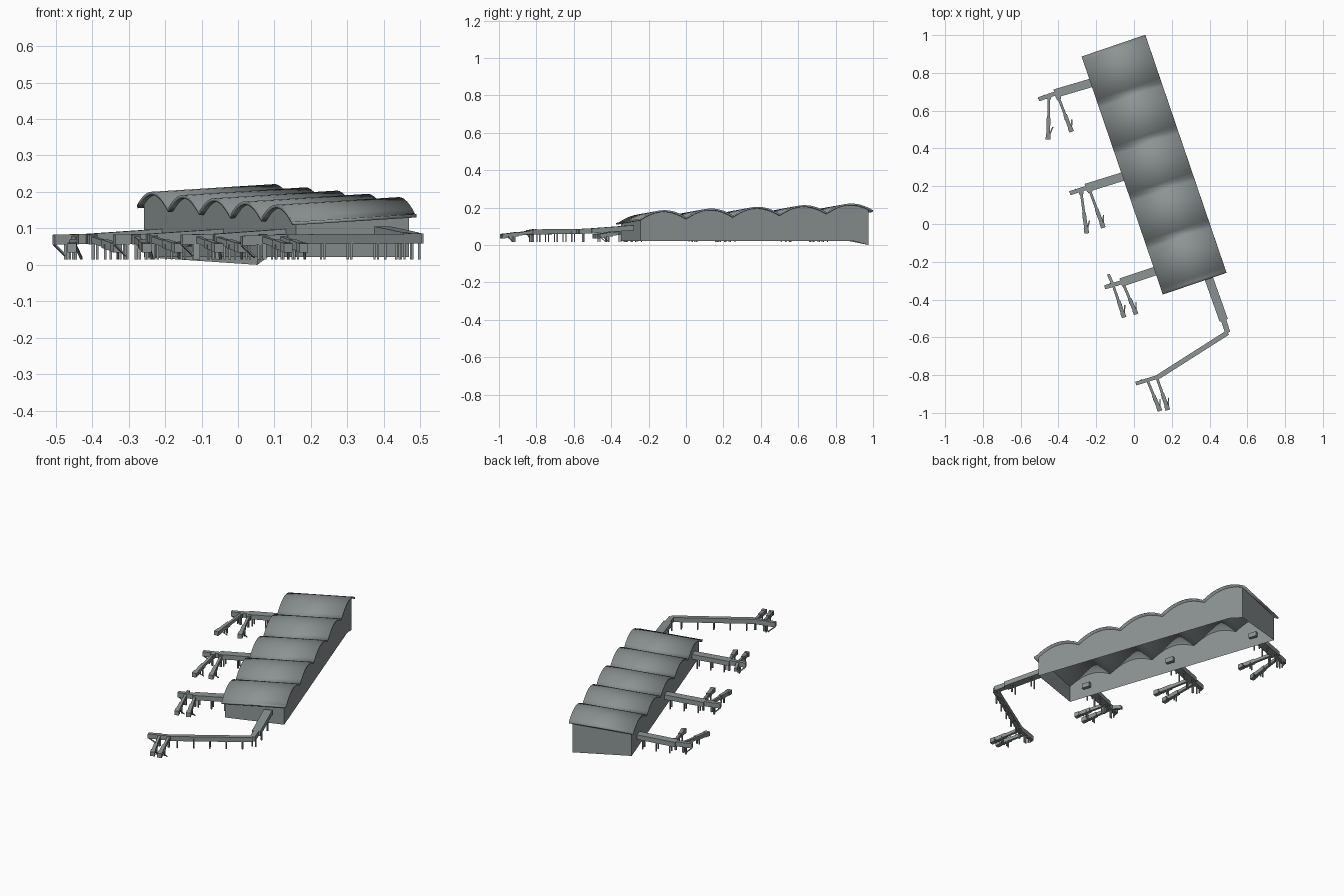
import bpy, bmesh, math
from mathutils import Vector

if "Cube" in bpy.data.objects:
    bpy.data.objects.remove(bpy.data.objects["Cube"])

grey = bpy.data.materials.new("concourse grey")
grey.diffuse_color = (0.27, 0.30, 0.30, 1)
grey.use_nodes = True
grey.node_tree.nodes["Principled BSDF"].inputs["Base Color"].default_value = grey.diffuse_color

HL, HW = 0.666, 0.178          # hall roof half length / half width
C, S = 0.946, 0.323            # hall heading


def make(name, bm, recalc=True):
    if recalc:
        bmesh.ops.recalc_face_normals(bm, faces=bm.faces)
    me = bpy.data.meshes.new(name)
    bm.to_mesh(me)
    bm.free()
    ob = bpy.data.objects.new(name, me)
    bpy.context.collection.objects.link(ob)
    me.materials.append(grey)
    return ob


def hall(x, y, z):
    """Hall coordinates to world."""
    return Vector((0.106 + x * C - y * S, 0.314 + x * S + y * C, z))


def roof_z(x, y):
    """Five arches, falling to the front and to the left."""
    t = (HL - y) / (2 * HL)
    p = min((HL - y) / (2 * HL - 0.012) * 5, 5)
    p -= math.floor(p)
    return 0.163 + 0.021 * (x + HW) / (2 * HW) - 0.045 * t + 0.168 * p * (1 - p)


# ---- wavy roof with a flat front lip
bm = bmesh.new()
n = 60
ys = [HL - (2 * HL - 0.012) * i / n for i in range(n + 1)] + [-HL]
rows = [[bm.verts.new(hall(x, y, roof_z(x, y))) for x in (-HW, HW)] for y in ys]
for a, b in zip(rows, rows[1:]):
    bm.faces.new((a[0], b[0], b[1], a[1]))
roof = make("wave_roof", bm, False)
mod = roof.modifiers.new("thickness", 'SOLIDIFY')
mod.thickness = 0.009
mod.offset = -1
bpy.context.view_layer.objects.active = roof
roof.select_set(True)
bpy.ops.object.shade_smooth_by_angle(angle=math.radians(30))
roof.select_set(False)

# ---- hall walls, open underneath, tops following the roof
bm = bmesh.new()
WX, Y0, Y1 = HW - 0.014, HL - 0.022, -HL + 0.022
wy = [Y0 + (Y1 - Y0) * i / 60 for i in range(61)]


def strip(points):
    cols = []
    for x, y in points:
        low = 0.021
        if y > 0.56:           # back right corner reaches the ground
            low -= 0.021 * (y - 0.56) / (Y0 - 0.56) * (x + WX) / (2 * WX)
        cols.append((bm.verts.new(hall(x, y, low)),
                     bm.verts.new(hall(x, y, roof_z(x, y) - 0.006))))
    for a, b in zip(cols, cols[1:]):
        bm.faces.new((a[0], b[0], b[1], a[1]))


strip([(-WX, y) for y in wy])
strip([(WX, y) for y in reversed(wy)])
strip([(WX, Y0), (-WX, Y0)])
strip([(-WX, Y1), (WX, Y1)])
bmesh.ops.remove_doubles(bm, verts=bm.verts, dist=0.0005)
make("hall_walls", bm)


# ---- walkway parts
def beam(bm, a, b, w, h):
    """Box from a to b, w wide and h deep, upright ends."""
    a, b = Vector(a), Vector(b)
    d = (b - a).normalized()
    side = Vector((-d.y, d.x, 0)).normalized() * w / 2
    up = Vector((0, 0, h / 2))
    v = [bm.verts.new(p + side * i + up * j)
         for p in (a, b) for i, j in ((-1, -1), (1, -1), (1, 1), (-1, 1))]
    for f in ((0, 1, 2, 3), (7, 6, 5, 4), (0, 4, 5, 1), (1, 5, 6, 2), (2, 6, 7, 3), (3, 7, 4, 0)):
        bm.faces.new([v[i] for i in f])


def legs(bm, a, b, t, gap, w=0.006):
    """Pair of posts under point t of the walkway a-b."""
    a, b = Vector(a), Vector(b)
    p, d = a.lerp(b, t), (b - a).normalized()
    side = Vector((-d.y, d.x, 0)).normalized()
    for s in (-gap / 2, gap / 2):
        q = p + side * s
        v = [bm.verts.new((q.x + i * w / 2, q.y + j * w / 2, z))
             for z in (0.015, p.z) for i, j in ((-1, -1), (1, -1), (1, 1), (-1, 1))]
        for f in ((0, 3, 2, 1), (4, 5, 6, 7), (0, 1, 5, 4), (1, 2, 6, 5), (2, 3, 7, 6), (3, 0, 4, 7)):
            bm.faces.new([v[i] for i in f])


def arm(name, start, end):
    """Telescopic arm: narrow tunnel, wide outer tunnel, cab, legs, stair."""
    bm = bmesh.new()
    a, b = Vector((*start, 0.07)), Vector((*end, 0.046))
    beam(bm, a, a.lerp(b, 0.6), 0.014, 0.018)
    beam(bm, a.lerp(b, 0.5), a.lerp(b, 0.9), 0.02, 0.023)
    beam(bm, a.lerp(b, 0.86), b, 0.025, 0.025)
    beam(bm, a.lerp(b, -0.04), a.lerp(b, 0.06), 0.024, 0.026)
    legs(bm, a, b, 0.62, 0.016)
    legs(bm, a, b, 0.04, 0.0, 0.01)
    d = (b - a).normalized()                      # stair beside the cab
    side = Vector((d.y, -d.x, 0)).normalized()
    top = a.lerp(b, 0.86) - side * 0.01
    foot = top - side * 0.014 - d * 0.035
    foot.z = 0.018
    beam(bm, top, foot, 0.007, 0.006)
    make(name, bm)


def corridor(name, pts, posts):
    """Chain of (x, y, z, width) points; posts = leg pairs per section."""
    bm = bmesh.new()
    for (p, q, k) in zip(pts, pts[1:], posts):
        beam(bm, p[:3], q[:3], q[3], 0.027)
        for i in range(k):
            legs(bm, p[:3], q[:3], (i + 0.6) / k, q[3] * 0.7)
    # escape stair at the outer end
    e, f = Vector(pts[-1][:3]), Vector(pts[-2][:3])
    d = (e - f).normalized()
    g = e - d * 0.03 + Vector((0.006, 0.012, 0))
    g.z = 0.022
    beam(bm, e - Vector((0, 0, 0.012)), g, 0.008, 0.006)
    make(name, bm)


# ---- three side walkways, each with two arms
sides = [
    ((-0.20, 0.755), (-0.42, 0.69), (-0.505, 0.66),
     [((-0.45, 0.675), (-0.455, 0.447)), ((-0.40, 0.67), (-0.33, 0.488))]),
    ((-0.03, 0.26), (-0.255, 0.19), (-0.34, 0.163),
     [((-0.28, 0.17), (-0.25, -0.05)), ((-0.235, 0.18), (-0.162, -0.02))]),
    ((0.14, -0.24), (-0.07, -0.31), (-0.155, -0.335),
     [((-0.112, -0.32), (-0.052, -0.495)), ((-0.06, -0.31), (0.012, -0.478))]),
]
for i, (p, q, r, arms) in enumerate(sides, 1):
    corridor(f"side_walkway_{i}", [(*p, 0.086, 0), (*q, 0.071, 0.046), (*r, 0.069, 0.022)], (3, 1))
    for j, (a, b) in enumerate(arms, 1):
        arm(f"boarding_arm_{i}_{j}", a, b)

# short stub behind the third walkway
bm = bmesh.new()
beam(bm, (-0.112, -0.32, 0.07), (-0.136, -0.266, 0.06), 0.016, 0.02)
make("walkway_stub", bm)

# ---- front walkway with a bend and two arms
corridor("front_walkway",
         [(0.395, -0.285, 0.092, 0), (0.475, -0.51, 0.075, 0.046), (0.496, -0.575, 0.072, 0.028),
          (0.13, -0.808, 0.07, 0.026), (0.01, -0.845, 0.066, 0.02)], (2, 1, 5, 1))
arm("boarding_arm_4_1", (0.07, -0.825), (0.138, -0.99))
arm("boarding_arm_4_2", (0.12, -0.81), (0.18, -0.985))
